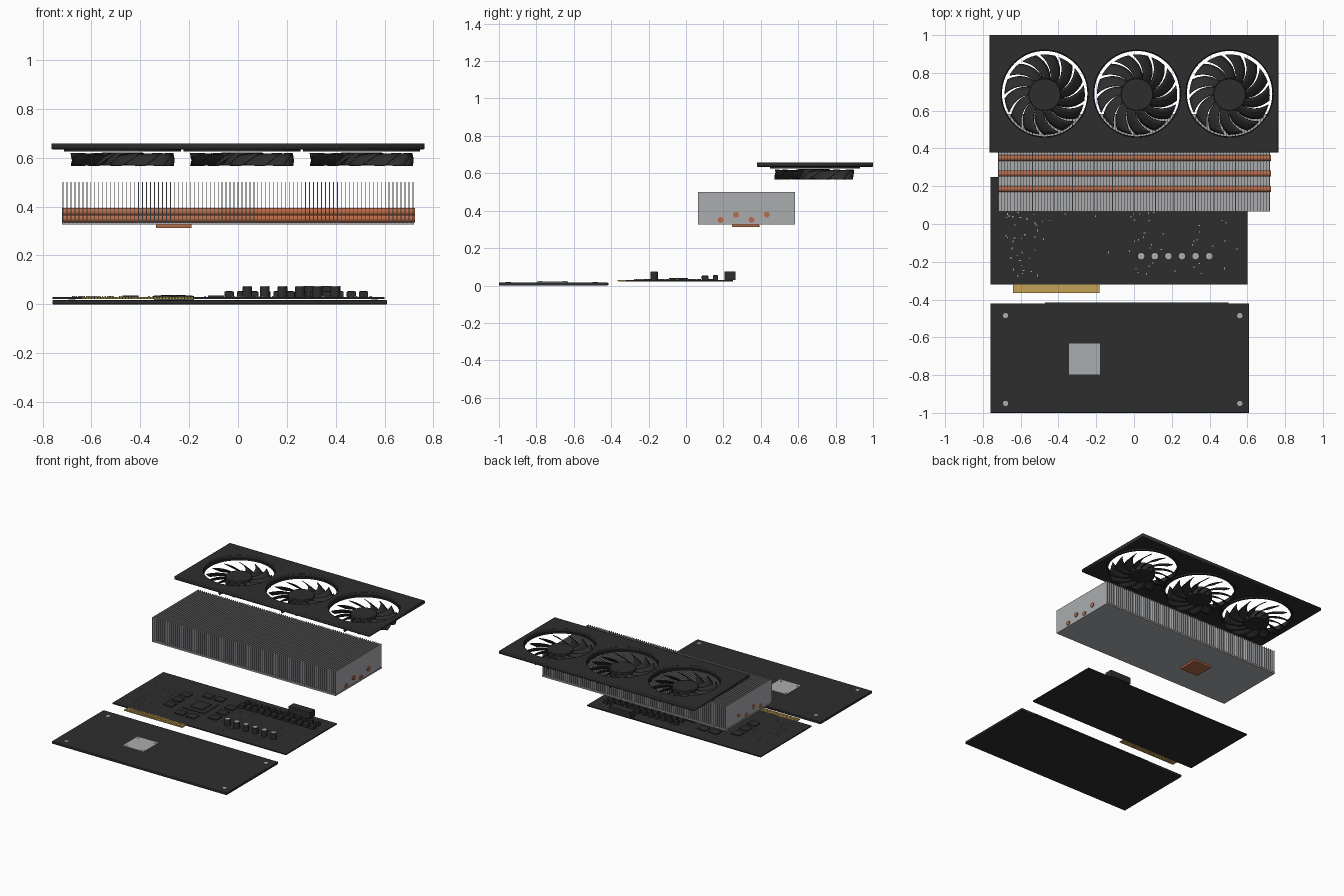
import bpy, bmesh, math, random
from mathutils import Matrix, Vector

if "Cube" in bpy.data.objects:
    bpy.data.objects.remove(bpy.data.objects["Cube"])

random.seed(4)


def mat(name, rgb):
    m = bpy.data.materials.new(name)
    m.diffuse_color = (*rgb, 1)
    m.use_nodes = True
    m.node_tree.nodes["Principled BSDF"].inputs["Base Color"].default_value = m.diffuse_color
    return m


BLACK = mat("matte black", (0.027, 0.027, 0.027))
STEEL = mat("light metal grey", (0.41, 0.415, 0.43))
COPPER = mat("copper", (0.48, 0.15, 0.07))
GOLD = mat("gold", (0.55, 0.36, 0.09))


def add_box(bm, x0, x1, y0, y1, z0, z1):
    c = Vector(((x0 + x1) / 2, (y0 + y1) / 2, (z0 + z1) / 2))
    s = Matrix.Diagonal((x1 - x0, y1 - y0, z1 - z0, 1))
    bmesh.ops.create_cube(bm, size=1, matrix=Matrix.Translation(c) @ s)


def add_cyl(bm, x, y, z0, z1, r, n=20, rot=None):
    m = Matrix.Translation((x, y, (z0 + z1) / 2))
    if rot:
        m = m @ rot
    bmesh.ops.create_cone(bm, cap_ends=True, segments=n, radius1=r, radius2=r,
                          depth=z1 - z0, matrix=m)


def finish(bm, name, material, bevel=0, smooth=False):
    me = bpy.data.meshes.new(name)
    bm.to_mesh(me)
    bm.free()
    me.materials.append(material)
    ob = bpy.data.objects.new(name, me)
    bpy.context.collection.objects.link(ob)
    if bevel:
        b = ob.modifiers.new("bevel", 'BEVEL')
        b.width, b.segments = bevel, 2
    if smooth:
        bpy.ops.object.select_all(action='DESELECT')
        ob.select_set(True)
        bpy.context.view_layer.objects.active = ob
        bpy.ops.object.shade_smooth_by_angle(angle=math.radians(35))
    return ob


def boxes(name, material, items, bevel=0):
    bm = bmesh.new()
    for it in items:
        add_box(bm, *it)
    return finish(bm, name, material, bevel)


def cylinders(name, material, items, n=20):
    bm = bmesh.new()
    for it in items:
        add_cyl(bm, *it, n=n)
    return finish(bm, name, material, smooth=True)


# Backplate with screws and centre bracket
boxes("backplate", BLACK, [(-0.76, 0.61, -1.0, -0.42, 0.0, 0.017)], 0.003)
boxes("backplate_lip", BLACK, [(-0.47, 0.5, -0.421, -0.415, 0.004, 0.013)])
cylinders("backplate_screws", STEEL,
          [(x, y, 0.015, 0.02, 0.014) for x in (-0.68, 0.56) for y in (-0.485, -0.95)])
boxes("backplate_bracket", STEEL, [(-0.345, -0.18, -0.797, -0.632, 0.015, 0.021)], 0.001)
cylinders("bracket_screws", STEEL,
          [(x, y, 0.02, 0.023, 0.009) for x in (-0.328, -0.197) for y in (-0.78, -0.649)])

# Circuit board and edge connector
PZ = 0.03
boxes("circuit_board", BLACK, [(-0.76, 0.6, -0.32, 0.25, 0.022, PZ)])
boxes("edge_connector", GOLD, [(-0.64, -0.182, -0.365, -0.32, 0.0235, 0.0285)])
boxes("connector_fingers", GOLD,
      [(-0.637 + i * 0.0127, -0.628 + i * 0.0127, -0.362, -0.319, 0.0225, 0.0305)
       for i in range(36)])

# Processor package, die and memory chips
boxes("processor_package", BLACK, [(-0.35, -0.18, -0.125, 0.045, PZ, 0.034)])
boxes("processor_die", BLACK, [(-0.315, -0.215, -0.09, 0.01, 0.033, 0.039)])
chips = [(-0.44, y) for y in (-0.13, -0.04, 0.05)]
chips += [(-0.09, y) for y in (-0.13, -0.04, 0.05)]
chips += [(x, y) for x in (-0.31, -0.22) for y in (0.115, -0.195)]
boxes("memory_chips", BLACK,
      [(x - 0.033, x + 0.033, y - 0.03, y + 0.03, PZ - 0.001, 0.036) for x, y in chips])

# Power stage: chokes, regulators, capacitors and power socket
boxes("chokes", BLACK,
      [(-0.055 + i * 0.05, -0.017 + i * 0.05, 0.084, 0.12, PZ - 0.001, 0.053)
       for i in range(12)], 0.003)
boxes("regulators", BLACK,
      [(-0.05 + i * 0.05, -0.022 + i * 0.05, 0.145, 0.171, PZ - 0.001, 0.055)
       for i in range(12)], 0.002)
CAPX = [0.038 + i * 0.072 for i in range(6)]
cylinders("capacitors", BLACK, [(x, -0.17, PZ - 0.001, 0.072, 0.02) for x in CAPX])
cylinders("capacitor_tops", STEEL, [(x, -0.17, 0.071, 0.075, 0.018) for x in CAPX])
boxes("power_socket", BLACK, [(0.25, 0.42, 0.205, 0.265, PZ - 0.001, 0.075)], 0.003)

# Scattered tiny surface parts
tiny = []
for x0, x1, count in ((-0.69, -0.48, 38), (-0.05, 0.55, 42), (-0.48, -0.05, 8)):
    for _ in range(count):
        x, y = random.uniform(x0, x1), random.uniform(-0.28, 0.06)
        w, d = random.choice(((0.009, 0.005), (0.005, 0.009), (0.006, 0.006)))
        if abs(y + 0.17) > 0.03 or x < 0:
            tiny.append((x, x + w, y, y + d, PZ - 0.001, 0.0345))
boxes("surface_parts", STEEL, tiny)

# Heatsink: base, fins, heat pipes and contact plate
boxes("heatsink_base", STEEL, [(-0.72, 0.72, 0.065, 0.582, 0.326, 0.336)])
FINS = 89
boxes("heatsink_fins", STEEL,
      [(x - 0.0015, x + 0.0015, 0.065, 0.582, 0.335, 0.5)
       for x in (-0.7165 + 1.433 * i / (FINS - 1) for i in range(FINS))])
bm = bmesh.new()
along_x = Matrix.Rotation(math.pi / 2, 4, 'Y')
for y, z in ((0.185, 0.351), (0.267, 0.379), (0.35, 0.351), (0.432, 0.379)):
    add_cyl(bm, 0.002, y, z - 0.722, z + 0.722, 0.0155, 20, along_x)
finish(bm, "heat_pipes", COPPER, smooth=True)
boxes("contact_plate", COPPER, [(-0.335, -0.19, 0.247, 0.392, 0.312, 0.327)], 0.003)

# Shroud: filled outline with three round openings
FANX, FANY, HOLE = (-0.473, 0.016, 0.506), 0.69, 0.23
cu = bpy.data.curves.new("fan_shroud", 'CURVE')
cu.dimensions, cu.fill_mode = '2D', 'BOTH'


def outline(points):
    sp = cu.splines.new('POLY')
    sp.points.add(len(points) - 1)
    for p, (x, y) in zip(sp.points, points):
        p.co = (x, y, 0, 1)
    sp.use_cyclic_u = True


outline([(-0.764, 0.379), (0.764, 0.379), (0.764, 1.0), (-0.764, 1.0)])
for fx in FANX:
    outline([(fx + HOLE * math.cos(a), FANY + HOLE * math.sin(a))
             for a in (math.tau * i / 64 for i in range(64))])
cu.extrude, cu.bevel_depth, cu.bevel_resolution, cu.offset = 0.008, 0.004, 1, -0.004
shroud = bpy.data.objects.new("fan_shroud", cu)
shroud.location.z = 0.647
cu.materials.append(BLACK)
bpy.context.collection.objects.link(shroud)
bpy.ops.object.select_all(action='DESELECT')
shroud.select_set(True)
bpy.context.view_layer.objects.active = shroud
bpy.ops.object.convert(target='MESH')


# Thin ring under each opening
def ring(name, cx, cy, r0, r1, z0, z1, n=64):
    bm = bmesh.new()
    loops = []
    for i in range(n):
        c, s = math.cos(math.tau * i / n), math.sin(math.tau * i / n)
        loops.append([bm.verts.new((cx + r * c, cy + r * s, z))
                      for r, z in ((r0, z0), (r1, z0), (r1, z1), (r0, z1))])
    for i in range(n):
        a, b = loops[i], loops[(i + 1) % n]
        for k in range(4):
            bm.faces.new((a[k], b[k], b[(k + 1) % 4], a[(k + 1) % 4]))
    finish(bm, name, BLACK, smooth=True)


# Fan: hub and swept, pitched blades
def fan(index, cx, cy, blades=13, rings=7, cols=3):
    bm = bmesh.new()
    for b in range(blades):
        grid = []
        for i in range(rings + 1):
            t = i / rings
            r = 0.075 + 0.137 * t
            mid = math.tau * b / blades + math.radians(30) * t ** 1.3
            half = math.radians(13.4 - 2.6 * t)
            row = []
            for j in range(cols + 1):
                u = 2 * j / cols - 1
                a = mid + u * half
                z = 0.593 + u * (0.017 + 0.009 * t)
                row.append(bm.verts.new((cx + r * math.cos(a), cy + r * math.sin(a), z)))
            grid.append(row)
        for i in range(rings):
            for j in range(cols):
                bm.faces.new((grid[i][j], grid[i + 1][j], grid[i + 1][j + 1], grid[i][j + 1]))
    ob = finish(bm, f"fan_blades_{index}", BLACK, smooth=True)
    so = ob.modifiers.new("thickness", 'SOLIDIFY')
    so.thickness, so.offset = 0.004, 0
    bm = bmesh.new()
    add_cyl(bm, cx, cy, 0.568, 0.622, 0.085, 40)
    finish(bm, f"fan_hub_{index}", BLACK, bevel=0.003, smooth=True)


for k, fx in enumerate(FANX, 1):
    fan(k, fx, FANY - 0.005)
    ring(f"fan_rim_{k}", fx, FANY, 0.226, 0.24, 0.625, 0.636)
